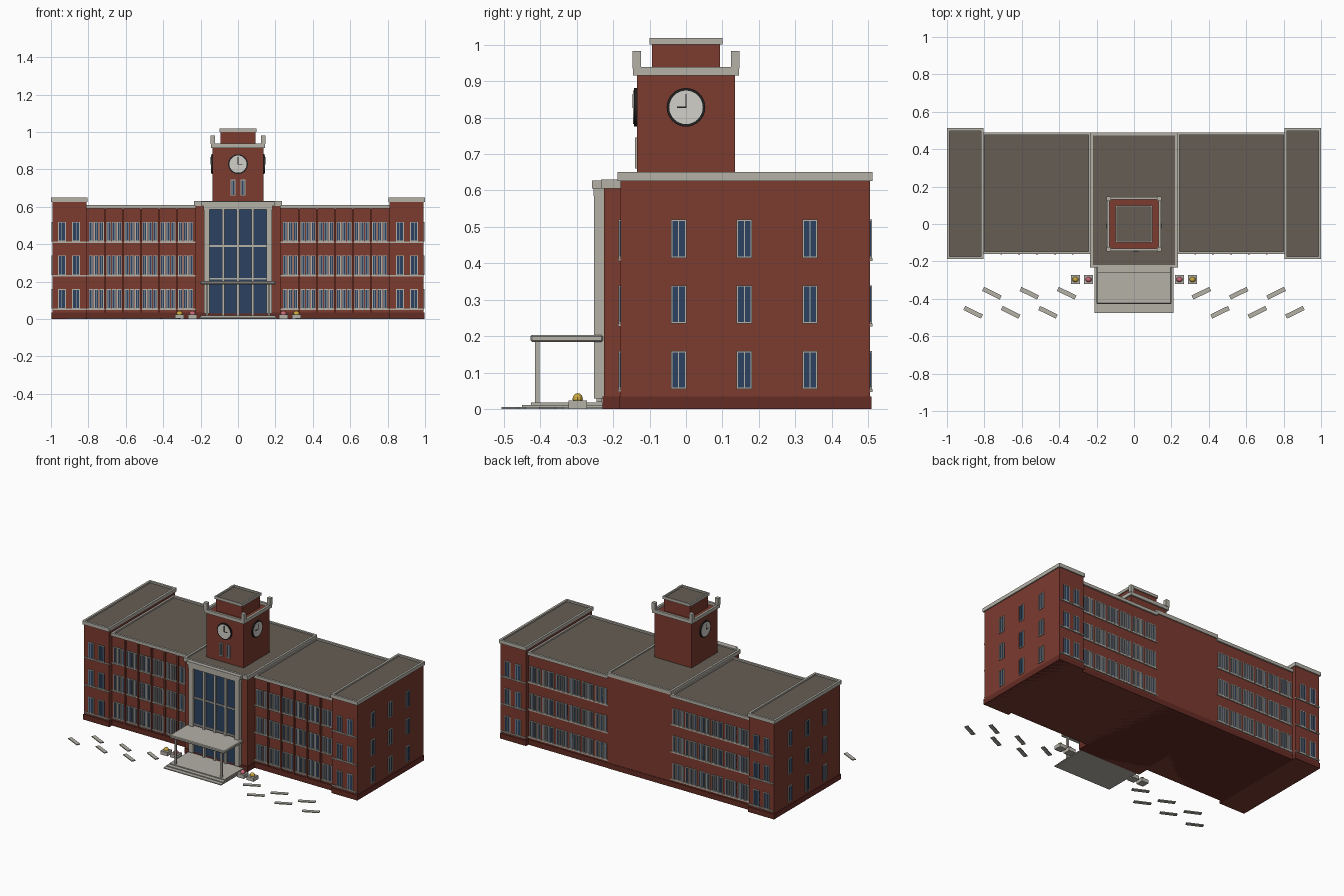
import bpy, bmesh, math
from mathutils import Matrix, Vector

if "Cube" in bpy.data.objects:
    bpy.data.objects.remove(bpy.data.objects["Cube"])


def material(name, r, g, b):
    m = bpy.data.materials.new(name)
    m.diffuse_color = (r, g, b, 1)
    m.use_nodes = True
    m.node_tree.nodes["Principled BSDF"].inputs["Base Color"].default_value = m.diffuse_color
    return m


BRICK = material("brick", 0.20, 0.043, 0.028)
DARK_BRICK = material("dark_brick", 0.13, 0.025, 0.018)
STONE = material("stone", 0.46, 0.44, 0.39)
ROOF = material("roofing", 0.13, 0.11, 0.09)
GLASS = material("glass", 0.025, 0.055, 0.12)
BLACK = material("black", 0.015, 0.015, 0.015)
DIAL = material("dial", 0.65, 0.63, 0.58)
PINK = material("pink", 0.6, 0.15, 0.2)
YELLOW = material("yellow", 0.6, 0.4, 0.05)


def finish(name, bm, mat):
    me = bpy.data.meshes.new(name)
    bm.to_mesh(me)
    bm.free()
    me.materials.append(mat)
    ob = bpy.data.objects.new(name, me)
    bpy.context.collection.objects.link(ob)
    return ob


def boxes(name, items, mat):
    """One object made of axis-aligned boxes (x0, x1, y0, y1, z0, z1)."""
    bm = bmesh.new()
    for x0, x1, y0, y1, z0, z1 in items:
        m = Matrix.Translation(((x0 + x1) / 2, (y0 + y1) / 2, (z0 + z1) / 2))
        m = m @ Matrix.Diagonal((abs(x1 - x0), abs(y1 - y0), abs(z1 - z0), 1))
        bmesh.ops.create_cube(bm, size=1, matrix=m)
    return finish(name, bm, mat)


def mirror(items):
    return items + [(-b, -a, *rest) for a, b, *rest in items]


def rim(x0, x1, y0, y1, z0, z1, t):
    return [(x0, x1, y0, y0 + t, z0, z1), (x0, x1, y1 - t, y1, z0, z1),
            (x0, x0 + t, y0 + t, y1 - t, z0, z1), (x1 - t, x1, y0 + t, y1 - t, z0, z1)]


frames, panes = [], []


def wall_box(axis, wall, out, u0, u1, d, z0, z1):
    a, b = sorted((wall - out * 0.004, wall + out * d))
    return (u0, u1, a, b, z0, z1) if axis == 'y' else (a, b, u0, u1, z0, z1)


def window(axis, wall, out, u, w, z0, z1, t=0.004):
    """Framed window on the wall plane axis = wall, facing out."""
    h = w / 2
    panes.append(wall_box(axis, wall, out, u - h, u + h, 0.002, z0, z1))
    for a, b, c, d in ((-h, -h + t, z0, z1), (h - t, h, z0, z1), (-t / 3, t / 3, z0, z1),
                       (-h, h, z0, z0 + t), (-h, h, z1 - t, z1)):
        frames.append(wall_box(axis, wall, out, u + a, u + b, 0.005, c, d))


# Brick masses
boxes("wing_walls", mirror([(0.22, 0.82, -0.15, 0.48, 0, 0.592)]), BRICK)
boxes("end_block_walls", mirror([(0.81, 0.993, -0.18, 0.505, 0, 0.632)]), BRICK)
boxes("centre_walls", [(-0.228, 0.228, -0.225, 0.482, 0, 0.61)], BRICK)
boxes("plinth", mirror([(0.228, 0.81, -0.156, 0.484, 0, 0.035),
                        (0.807, 0.996, -0.184, 0.509, 0, 0.035)])
      + [(-0.23, 0.23, -0.229, 0.485, 0, 0.035)], DARK_BRICK)

# Roof decks and stone parapets
boxes("roof_decks", mirror([(0.23, 0.81, -0.15, 0.48, 0.592, 0.6),
                            (0.81, 0.99, -0.175, 0.5, 0.632, 0.64)])
      + [(-0.225, 0.225, -0.22, 0.48, 0.61, 0.622)], ROOF)
boxes("parapets", mirror(rim(0.228, 0.812, -0.16, 0.49, 0.59, 0.61, 0.014)
                         + rim(0.805, 1.0, -0.188, 0.512, 0.626, 0.65, 0.014))
      + rim(-0.234, 0.234, -0.233, 0.488, 0.605, 0.63, 0.014), STONE)

# Windows, wing pilasters and sill bands
FLOORS = (0.055, 0.235, 0.415)
BAYS, X0, X1 = 6, 0.232, 0.805
bay = (X1 - X0) / BAYS
sills = []
for z in FLOORS:
    for s in (-1, 1):
        for i in range(BAYS * 3):
            b, k = divmod(i, 3)
            u = s * (X0 + bay * (b + 0.5) + (k - 1) * 0.028)
            window('y', -0.15, -1, u, 0.024, z, z + 0.105)
            window('y', 0.48, 1, u, 0.024, z, z + 0.105)
        for u in (0.866, 0.941):
            window('y', -0.18, -1, s * u, 0.042, z, z + 0.105)
            window('y', 0.505, 1, s * u, 0.042, z, z + 0.105)
        for y in (-0.02, 0.16, 0.34):
            window('x', s * 0.993, s, y, 0.042, z, z + 0.105)
    sills += mirror([(0.228, 0.81, -0.157, -0.148, z - 0.008, z),
                     (0.228, 0.81, 0.478, 0.486, z - 0.008, z),
                     (0.81, 0.99, -0.187, -0.178, z - 0.008, z),
                     (0.81, 0.99, 0.503, 0.512, z - 0.008, z)])
for u in (-0.027, 0.027):
    window('y', -0.135, -1, u, 0.026, 0.66, 0.745)
boxes("window_frames", frames, STONE)
boxes("window_panes", panes, GLASS)
boxes("sill_bands", sills, STONE)
boxes("wing_pilasters", mirror([(X0 + i * bay - 0.005, X0 + i * bay + 0.005, -0.162, -0.148, 0.035, 0.59)
                                for i in range(1, BAYS)]), BRICK)

# Glazed entrance front
boxes("entrance_glass", [(-0.165, 0.165, -0.232, -0.22, 0.03, 0.59)], GLASS)
boxes("entrance_columns", mirror([(0.152, 0.182, -0.252, -0.222, 0.03, 0.6)]), STONE)
boxes("entrance_mullions", [(x - 0.007, x + 0.007, -0.246, -0.23, 0.02, 0.59) for x in (-0.078, 0, 0.078)]
      + [(-0.155, 0.155, -0.24, -0.23, z - 0.005, z + 0.005) for z in (0.215, 0.39)], STONE)
boxes("entrance_lintel", [(-0.185, 0.185, -0.254, -0.222, 0.585, 0.605),
                          (-0.195, 0.195, -0.258, -0.222, 0.605, 0.627)], STONE)

# Canopy, its posts and the steps
canopy = boxes("canopy", [(-0.2, 0.2, -0.427, -0.228, 0.185, 0.203)], STONE)
bevel = canopy.modifiers.new("soft_edge", 'BEVEL')
bevel.width = 0.004
boxes("canopy_posts", mirror([(0.16, 0.172, -0.414, -0.402, 0.01, 0.187)]), STONE)
boxes("entrance_steps", [(-0.21, 0.21, -0.475, -0.22, 0, 0.006),
                         (-0.205, 0.205, -0.45, -0.22, 0.006, 0.012),
                         (-0.2, 0.2, -0.425, -0.22, 0.012, 0.018)], STONE)

# Clock tower
boxes("tower_walls", [(-0.135, 0.135, -0.135, 0.135, 0.61, 0.922),
                      (-0.093, 0.093, -0.093, 0.093, 0.92, 1.003)], BRICK)
boxes("tower_cornice", rim(-0.145, 0.145, -0.145, 0.145, 0.915, 0.938, 0.015)
      + rim(-0.1, 0.1, -0.1, 0.1, 1.0, 1.018, 0.01), STONE)
boxes("tower_roof", [(-0.092, 0.092, -0.092, 0.092, 1.0, 1.008)], ROOF)
boxes("corner_finials", [(x - 0.012, x + 0.012, y - 0.012, y + 0.012, 0.935, 0.982)
                         for x in (-0.135, 0.135) for y in (-0.135, 0.135)], STONE)


# Clocks on the front and both sides
def disc(name, normal, r, depth, mat):
    bm = bmesh.new()
    n = Vector(normal)
    m = Matrix.Translation(n * (0.133 + depth / 2) + Vector((0, 0, 0.828))) @ n.to_track_quat('Z', 'Y').to_matrix().to_4x4()
    bmesh.ops.create_cone(bm, cap_ends=True, segments=32, radius1=r, radius2=r, depth=depth, matrix=m)
    ob = finish(name, bm, mat)
    for p in ob.data.polygons:
        p.use_smooth = len(p.vertices) == 4
    ob.data.set_sharp_from_angle(angle=math.radians(40))


for label, n in (("front", (0, -1, 0)), ("right", (1, 0, 0)), ("left", (-1, 0, 0))):
    disc(label + "_clock_ring", n, 0.053, 0.01, BLACK)
    disc(label + "_clock_face", n, 0.046, 0.012, DIAL)
    axis, out = ('y', -1) if n[1] else ('x', n[0])
    h = 1 if n[1] else -1
    hour = sorted((0, h * 0.025))
    boxes(label + "_clock_hands", [wall_box(axis, out * 0.145, out, -0.002, 0.002, 0.002, 0.826, 0.865),
                                   wall_box(axis, out * 0.145, out, hour[0], hour[1], 0.002, 0.826, 0.83)], BLACK)

# Planters with rounded flowers
boxes("planters", mirror([(x - 0.025, x + 0.025, -0.322, -0.272, 0, 0.024) for x in (0.243, 0.313)]), STONE)
for name, x, mat in (("pink_flowers", 0.243, PINK), ("yellow_flowers", 0.313, YELLOW)):
    bm = bmesh.new()
    for s in (-1, 1):
        m = Matrix.Translation((s * x, -0.297, 0.028)) @ Matrix.Diagonal((0.017, 0.014, 0.016, 1))
        bmesh.ops.create_uvsphere(bm, u_segments=12, v_segments=8, radius=1, matrix=m)
    finish(name, bm, mat)

# Slanted paving slabs
bm = bmesh.new()
for s in (-1, 1):
    for i in range(3):
        for x, y in ((0.36, -0.37), (0.46, -0.472)):
            m = Matrix.Translation((s * (x + 0.2 * i), y, 0.003)) @ Matrix.Rotation(s * math.radians(26), 4, 'Z')
            bmesh.ops.create_cube(bm, size=1, matrix=m @ Matrix.Diagonal((0.105, 0.024, 0.006, 1)))
finish("paving_slabs", bm, STONE)
